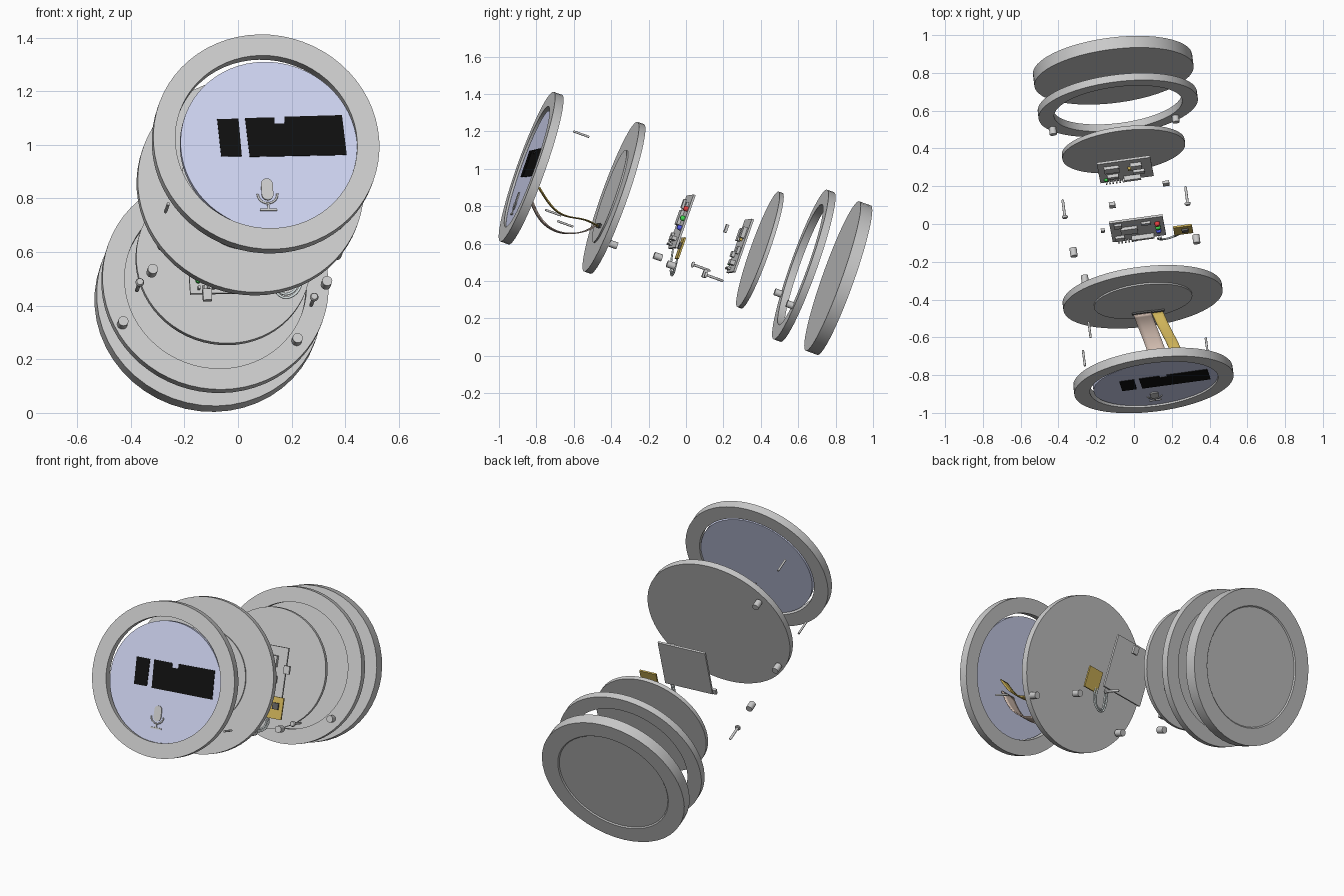
import bpy, bmesh
from math import cos, sin, pi
from mathutils import Matrix, Vector

if "Cube" in bpy.data.objects:
    bpy.data.objects.remove(bpy.data.objects["Cube"])

# Tilted assembly frame: u = across, a = stacking axis (to the back), w = up the disc faces
O = Vector((-0.0035, -0.0065, 0.709))
a = Vector((-0.121, 0.9346, -0.3345)).normalized()
u = Vector((0.99, 0.134, 0.02))
u = (u - a * u.dot(a)).normalized()
w = u.cross(a)
M = Matrix.Translation(O) @ Matrix((u, a, w)).transposed().to_4x4()
INV = M.inverted()


def mat(name, rgb):
    m = bpy.data.materials.new(name)
    m.diffuse_color = (*rgb, 1)
    m.use_nodes = True
    m.node_tree.nodes["Principled BSDF"].inputs["Base Color"].default_value = m.diffuse_color
    return m


BLUE = mat("screen_blue", (0.62, 0.66, 0.88))
BLACK = mat("black", (0.005, 0.005, 0.005))
GOLD = mat("gold", (0.62, 0.45, 0.1))
PINK = mat("copper_pink", (0.7, 0.55, 0.47))
PALE = mat("pale_wire", (0.75, 0.82, 0.82))
RED, GREEN, LBLUE = (mat("led_red", (0.8, 0.05, 0.05)), mat("led_green", (0.05, 0.7, 0.08)),
                     mat("led_blue", (0.08, 0.1, 0.8)))
DARK = mat("dark_grey", (0.12, 0.12, 0.12))


def add(name, bm, m=None, smooth=False):
    bmesh.ops.recalc_face_normals(bm, faces=bm.faces)
    me = bpy.data.meshes.new(name)
    bm.to_mesh(me)
    bm.free()
    ob = bpy.data.objects.new(name, me)
    bpy.context.collection.objects.link(ob)
    ob.matrix_world = M
    if m:
        me.materials.append(m)
    if smooth:
        bpy.context.view_layer.objects.active = ob
        for o in bpy.context.selected_objects:
            o.select_set(False)
        ob.select_set(True)
        bpy.ops.object.shade_smooth_by_angle(angle=0.6)
    return ob


def lathe(name, prof, p=0, r=0, q=0, n=64, closed=False, m=None):
    """Revolve (radius, depth) points about the stacking axis."""
    bm = bmesh.new()
    rings = [[bm.verts.new((p + rad * cos(2 * pi * i / n), q + d, r + rad * sin(2 * pi * i / n)))
              for i in range(n)] for rad, d in prof]
    pairs = list(zip(rings, rings[1:]))
    if closed:
        pairs.append((rings[-1], rings[0]))
    else:
        bm.faces.new(rings[0])
        bm.faces.new(rings[-1])
    for A, B in pairs:
        for i in range(n):
            j = (i + 1) % n
            bm.faces.new((A[i], A[j], B[j], B[i]))
    return add(name, bm, m, True)


def ring(name, q, t, ro, ri):
    h = t / 2
    return lathe(name, [(ro, -h), (ro, h), (ri, h), (ri, -h)], q=q, closed=True)


def box(name, p, q, r, sx, sy, sz, m=None):
    bm = bmesh.new()
    bmesh.ops.create_cube(bm, size=1, matrix=Matrix.Translation((p, q, r)) @ Matrix.Diagonal((sx, sy, sz, 1)))
    return add(name, bm, m)


def outline(name, pts, q0, q1, m=None):
    """Extrude a flat outline (across, up) from depth q0 to q1."""
    bm = bmesh.new()
    f = bm.faces.new([bm.verts.new((x, q0, z)) for x, z in pts])
    ex = bmesh.ops.extrude_face_region(bm, geom=[f])
    for v in ex["geom"]:
        if isinstance(v, bmesh.types.BMVert):
            v.co.y = q1
    return add(name, bm, m)


def tube(name, pts, rad, m=None, local=True):
    cu = bpy.data.curves.new(name, 'CURVE')
    cu.dimensions = '3D'
    cu.bevel_depth, cu.bevel_resolution, cu.use_fill_caps = rad, 2, True
    s = cu.splines.new('BEZIER')
    s.bezier_points.add(len(pts) - 1)
    for b, c in zip(s.bezier_points, pts):
        b.co = c
        b.handle_left_type = b.handle_right_type = 'AUTO'
    ob = bpy.data.objects.new(name, cu)
    bpy.context.collection.objects.link(ob)
    if local:
        ob.matrix_world = M
    if m:
        cu.materials.append(m)


def ribbon(name, pts, width, m):
    """Flat flex cable through world points."""
    bm = bmesh.new()
    rows = [[bm.verts.new(INV @ Vector(c) + Vector((s * width / 2, 0, 0))) for s in (-1, 1)] for c in pts]
    for A, B in zip(rows, rows[1:]):
        bm.faces.new((A[0], A[1], B[1], B[0]))
    ob = add(name, bm, m, True)
    sub = ob.modifiers.new("smooth", 'SUBSURF')
    sub.levels = sub.render_levels = 2
    sub.boundary_smooth = 'PRESERVE_CORNERS'
    ob.modifiers.new("thick", 'SOLIDIFY').thickness = 0.006


# Big stacked discs and rings
ring("front_bezel", -0.879, 0.048, 0.425, 0.342)
lathe("screen", [(0.332, -0.893), (0.332, -0.868)], 0.01, -0.012, m=BLUE)
lathe("middle_plate", [(0.262, -0.432), (0.262, -0.4235), (0.425, -0.4235), (0.425, -0.387)])
lathe("inner_disc", [(0.328, 0.4185), (0.328, 0.4415)])
ring("rear_ring", 0.681, 0.04, 0.425, 0.342)
lathe("back_cover", [(0.425, 0.845), (0.425, 0.911), (0.33, 0.911), (0.324, 0.905)], n=48)

# Display blocks and microphone icon
outline("display_block_small", [(-0.172, -0.052), (-0.095, -0.052), (-0.098, 0.096), (-0.178, 0.096)], -0.897, -0.892, BLACK)
outline("display_block_wide", [(-0.065, -0.055), (0.3, -0.055), (0.292, 0.102), (0.075, 0.1), (0.075, 0.073),
                               (0.037, 0.073), (0.037, 0.098), (-0.073, 0.098)], -0.897, -0.892, BLACK)
cap = [(-0.008 + 0.022 * cos(pi * i / 12), (-0.165 if i <= 12 else -0.206) + 0.022 * sin(pi * i / 12)) for i in range(12)]
cap += [(-0.03, -0.165)] + [(-0.008 - 0.022 * cos(pi * i / 12), -0.206 - 0.022 * sin(pi * i / 12)) for i in range(13)]
outline("mic_body", cap, -0.899, -0.892)
tube("mic_cradle", [(-0.008 - 0.037 * cos(pi * i / 8), -0.895, -0.203 - 0.037 * sin(pi * i / 8)) for i in range(9)], 0.004)
box("mic_stem", -0.008, -0.895, -0.252, 0.007, 0.007, 0.026)
box("mic_foot", -0.008, -0.895, -0.266, 0.065, 0.007, 0.008)

# Flex cables and their slots on the plate
ribbon("gold_cable", [(0.25, -0.79, 0.90), (0.245, -0.745, 0.825), (0.23, -0.69, 0.76), (0.2, -0.62, 0.735),
                      (0.155, -0.54, 0.73), (0.125, -0.47, 0.69)], 0.06, GOLD)
ribbon("pink_cable", [(0.18, -0.845, 0.87), (0.165, -0.80, 0.74), (0.135, -0.72, 0.665), (0.105, -0.63, 0.645),
                      (0.065, -0.53, 0.66), (0.045, -0.475, 0.70)], 0.095, PINK)
for nm, c, wd in (("slot_gold", (0.125, -0.465, 0.695), 0.075), ("slot_pink", (0.045, -0.475, 0.70), 0.11)):
    p, _, r = INV @ Vector(c)
    box(nm, p, -0.434, r, wd, 0.012, 0.022, DARK)

# Circuit boards with parts: (across, up, width, height, depth)
BOARDS = {
    "front_board": (0.02, -0.02, 0.0, [(-0.045, 0.02, 0.09, 0.08, 0.016), (0.05, 0.09, 0.05, 0.03, 0.012),
                    (-0.1, 0.1, 0.04, 0.05, 0.012), (0.02, -0.1, 0.12, 0.02, 0.025), (-0.1, -0.09, 0.05, 0.05, 0.014)]),
    "rear_board": (-0.005, 0.323, -0.015, [(-0.07, 0.06, 0.08, 0.07, 0.016), (0.06, 0.07, 0.06, 0.06, 0.02),
                   (0.07, -0.03, 0.06, 0.04, 0.015), (-0.07, -0.05, 0.06, 0.03, 0.018), (0.03, -0.1, 0.09, 0.025, 0.025)]),
}
for nm, (p, q, r, parts) in BOARDS.items():
    box(nm, p, q, r, 0.285, 0.012, 0.30)
    for i, (x, z, sx, sz, d) in enumerate(parts):
        box(f"{nm}_chip_{i}", p + x, q - 0.006 - d / 2, r + z, sx, d, sz)
    for i in range(6):
        box(f"{nm}_pin_{i}", p - 0.11 + i * 0.018, q - 0.014, r - 0.13, 0.008, 0.02, 0.012)
for nm, r, m in (("led_red", 0.067, RED), ("led_green", 0.013, GREEN), ("led_blue", -0.04, LBLUE)):
    lathe(nm, [(0.014, 0), (0.014, -0.014), (0.01, -0.022)], 0.128, r, -0.026, 16, m=m)
lathe("board_light_green", [(0.01, 0), (0.01, -0.012)], -0.115, -0.115, 0.317, 12, m=GREEN)
box("board_part_gold", 0.025, 0.31, 0.02, 0.03, 0.014, 0.02, GOLD)
box("board_part_red", -0.095, 0.312, -0.1, 0.012, 0.012, 0.012, RED)

# Gold sensor board and its looped wires
gp, gq, gr = INV @ Vector((0.26, -0.03, 0.575))
box("sensor_board", gp, gq, gr, 0.1, 0.01, 0.12, GOLD)
box("sensor_chip", gp + 0.01, gq - 0.01, gr + 0.01, 0.035, 0.012, 0.035, DARK)
for i, d in enumerate((0, 0.014)):
    tube(f"sensor_wire_{i}", [(0.13 + d, -0.07, 0.57), (0.13 + d, -0.08, 0.49), (0.16, -0.08, 0.435 + d),
                              (0.2, -0.07, 0.435 + d), (0.235 - d, -0.055, 0.48), (0.232 - d, -0.045, 0.54)],
         0.005, PALE, False)

# Standoffs, at world positions
for i, c in enumerate([(-0.43, 0.495, 0.335), (0.22, 0.56, 0.272), (-0.32, -0.15, 0.53), (0.33, -0.08, 0.485),
                       (-0.26, -0.295, 1.06), (0.37, -0.39, 0.595), (-0.28, -0.45, 0.63)]):
    p, q, r = INV @ Vector(c)
    lathe(f"standoff_{i}", [(0.019, -0.023), (0.019, 0.023)], p, r, q, 20)

# Screws with heads, and headless pins
for i, c in enumerate([(-0.365, 0.03, 0.49), (0.285, 0.1, 0.435)]):
    p, q, r = INV @ Vector(c)
    lathe(f"screw_{i}", [(0.012, 0), (0.016, 0.006), (0.016, 0.012), (0.007, 0.014), (0.007, 0.1), (0.002, 0.108)], p, r, q, 16)
for i, c in enumerate([(-0.235, -0.56, 1.185), (0.385, -0.645, 0.705), (-0.265, -0.71, 0.765)]):
    p, q, r = INV @ Vector(c)
    lathe(f"pin_{i}", [(0.006, -0.045), (0.006, 0.045)], p, r, q, 12)

# Loose small connectors
for i, (c, s) in enumerate([((0.17, 0.215, 0.68), (0.035, 0.015, 0.045)), ((-0.115, 0.1, 0.44), (0.033, 0.02, 0.045)),
                            ((-0.165, -0.035, 0.62), (0.02, 0.015, 0.03))]):
    box(f"connector_{i}", *(INV @ Vector(c)), *s)
